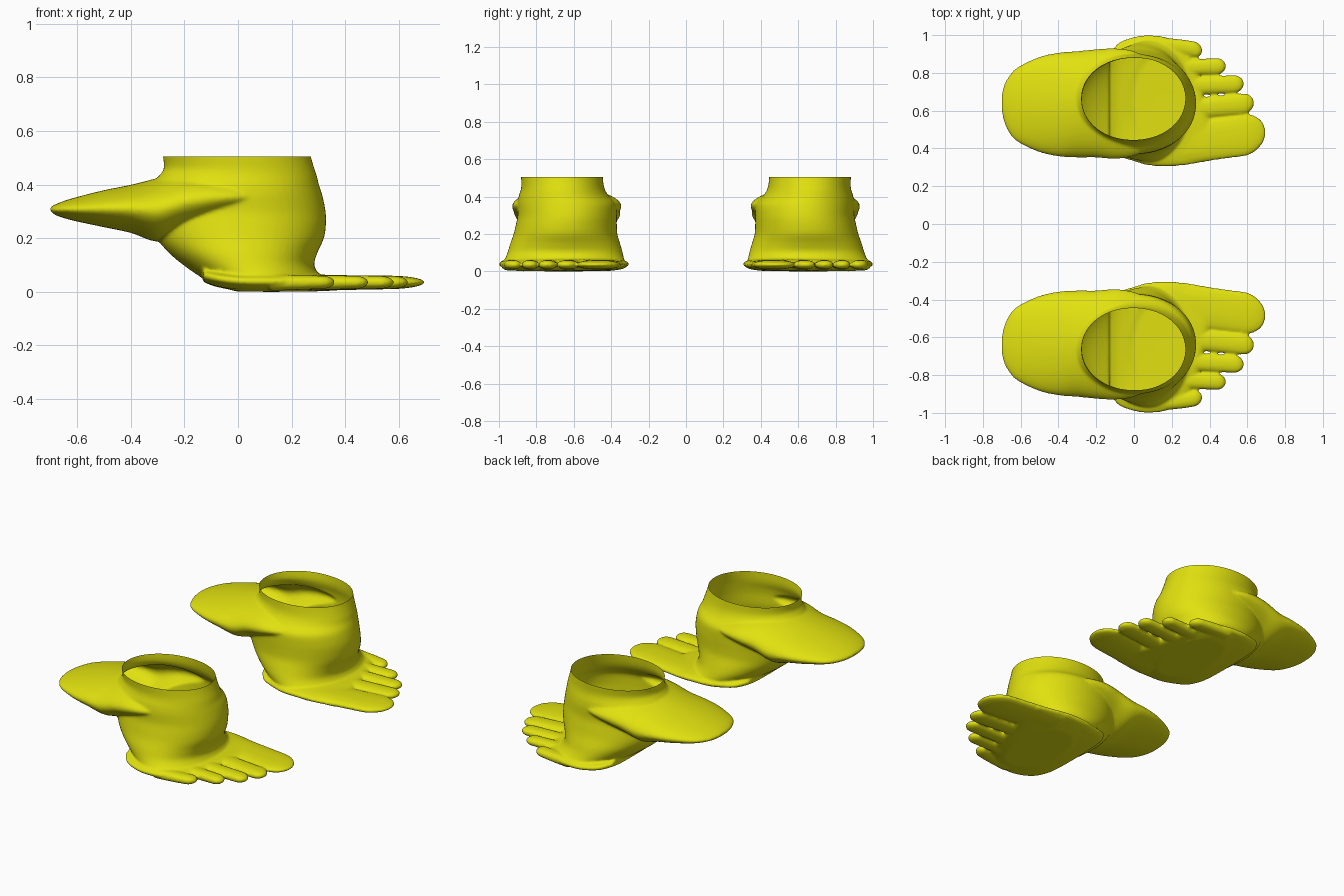
import bpy, bmesh, math

if "Cube" in bpy.data.objects:
    bpy.data.objects.remove(bpy.data.objects["Cube"])

TOP = 0.505   # height of the open ankle rim
N = 64        # points per cross-section

yellow = bpy.data.materials.new("yellow")
yellow.diffuse_color = (0.75, 0.75, 0.005, 1)
yellow.use_nodes = True
yellow.node_tree.nodes["Principled BSDF"].inputs["Base Color"].default_value = yellow.diffuse_color


def refine(rows, steps=6):
    """Catmull-Rom interpolation between section rows."""
    out = []
    for i in range(len(rows) - 1):
        a, b, c, d = (rows[min(max(i + k, 0), len(rows) - 1)] for k in (-1, 0, 1, 2))
        for s in range(steps):
            t = s / steps
            out.append([0.5 * (2 * q + (r - p) * t + (2 * p - 5 * q + 4 * r - w) * t * t
                               + (3 * q - p - 3 * r + w) * t ** 3)
                        for p, q, r, w in zip(a, b, c, d)])
    return out + [rows[-1]]


def loft(bm, rows, axis, power):
    """Closed skin over superellipse sections: (station, min, max, min, max)."""
    rings = []
    for s, a0, a1, b0, b1 in rows:
        ring = []
        for k in range(N):
            ang = 2 * math.pi * k / N
            c, d = math.cos(ang), math.sin(ang)
            a = (a0 + a1) / 2 + (a1 - a0) / 2 * math.copysign(abs(c) ** (2 / power), c)
            b = (b0 + b1) / 2 + (b1 - b0) / 2 * math.copysign(abs(d) ** (2 / power), d)
            ring.append(bm.verts.new((s, a, b) if axis == "x" else (a, b, s)))
        rings.append(ring)
    for r, q in zip(rings, rings[1:]):
        for k in range(N):
            bm.faces.new((r[k], r[(k + 1) % N], q[(k + 1) % N], q[k]))
    bm.faces.new(rings[0][::-1])
    bm.faces.new(rings[-1])


def toe(bm, x0, y0, x1, y1, half, bend=0.0):
    """Flattened finger shape with a round tip at x1."""
    rows, n = [], 24
    for i in range(n + 1):
        t = math.sin(math.pi / 2 * i / n)
        x = x0 + (x1 - x0) * t
        y = y0 + (y1 - y0) * t + bend * t * (1 - t)
        u = max(0.0, 1 - (x1 - x) / (half * 1.1))
        f = max(0.04, math.sqrt(max(0.0, 1 - u * u)))
        zc, h = 0.037 + 0.002 * t, (0.030 - 0.007 * t) * max(f, 0.15)
        rows.append((x, y - half * f, y + half * f, zc - h, zc + h))
    loft(bm, rows, "x", 2.3)


bm = bmesh.new()
# ankle and heel, stacked upward: z, x range, y range
loft(bm, refine([
    (0.004, 0.00, 0.28, 0.42, 0.89), (0.02, -0.06, 0.32, 0.345, 0.97),
    (0.05, -0.125, 0.315, 0.33, 0.975), (0.10, -0.20, 0.285, 0.338, 0.955),
    (0.15, -0.26, 0.297, 0.352, 0.94), (0.20, -0.30, 0.32, 0.367, 0.922),
    (0.25, -0.315, 0.328, 0.37, 0.91), (0.30, -0.32, 0.327, 0.37, 0.90),
    (0.36, -0.32, 0.315, 0.375, 0.90), (0.40, -0.32, 0.302, 0.41, 0.895),
    (0.43, -0.297, 0.295, 0.43, 0.885), (0.46, -0.277, 0.285, 0.44, 0.88),
    (TOP, -0.28, 0.272, 0.445, 0.882), (0.55, -0.29, 0.265, 0.447, 0.885)]), "z", 2.05)
# rear flap: x, y range, z range
loft(bm, refine([
    (-0.70, 0.59, 0.69, 0.302, 0.318), (-0.685, 0.53, 0.745, 0.29, 0.326),
    (-0.65, 0.465, 0.80, 0.277, 0.34), (-0.60, 0.425, 0.84, 0.264, 0.355),
    (-0.50, 0.38, 0.885, 0.243, 0.38), (-0.40, 0.358, 0.907, 0.222, 0.40),
    (-0.30, 0.352, 0.915, 0.19, 0.425), (-0.20, 0.352, 0.925, 0.22, 0.45),
    (-0.10, 0.345, 0.93, 0.25, 0.45), (0.0, 0.36, 0.915, 0.28, 0.43),
    (0.12, 0.41, 0.86, 0.31, 0.40)]), "x", 1.85)
# forefoot
loft(bm, refine([
    (-0.13, 0.42, 0.90, 0.04, 0.09), (-0.08, 0.36, 0.96, 0.022, 0.085),
    (0.0, 0.332, 0.99, 0.008, 0.08), (0.08, 0.31, 1.0, 0.004, 0.08),
    (0.18, 0.306, 0.985, 0.004, 0.08), (0.26, 0.31, 0.93, 0.005, 0.073),
    (0.31, 0.318, 0.87, 0.006, 0.068), (0.35, 0.325, 0.76, 0.008, 0.065),
    (0.38, 0.33, 0.62, 0.010, 0.062), (0.41, 0.335, 0.53, 0.012, 0.06)]), "x", 2.5)
# toes, inner to outer
toe(bm, 0.22, 0.425, 0.697, 0.485, 0.112)
toe(bm, 0.25, 0.605, 0.636, 0.641, 0.056)
toe(bm, 0.22, 0.727, 0.582, 0.743, 0.047)
toe(bm, 0.20, 0.826, 0.487, 0.836, 0.043)
toe(bm, 0.12, 0.945, 0.362, 0.917, 0.042, 0.02)
bmesh.ops.recalc_face_normals(bm, faces=bm.faces[:])

mesh = bpy.data.meshes.new("foot_parts")
bm.to_mesh(mesh)
bm.free()
raw = bpy.data.objects.new("foot_parts", mesh)
bpy.context.collection.objects.link(raw)

# fuse the parts into one soft skin
fuse = raw.modifiers.new("fuse", "REMESH")
fuse.mode = "VOXEL"
fuse.voxel_size = 0.007
soft = raw.modifiers.new("soften", "SMOOTH")
soft.factor, soft.iterations = 0.5, 8
thin = raw.modifiers.new("thin", "DECIMATE")
thin.ratio = 0.4
bpy.context.view_layer.update()
skin = bpy.data.meshes.new_from_object(raw.evaluated_get(bpy.context.evaluated_depsgraph_get()))
bpy.data.objects.remove(raw)

# cut the ankle open
bm = bmesh.new()
bm.from_mesh(skin)
bmesh.ops.bisect_plane(bm, geom=bm.verts[:] + bm.edges[:] + bm.faces[:],
                       plane_co=(0, 0, TOP), plane_no=(0, 0, 1), clear_outer=True)
low = min(v.co.z for v in bm.verts)
for v in bm.verts:
    v.co.z -= low * (1 - v.co.z / TOP)
for f in bm.faces:
    f.smooth = True
    f.material_index = 0
bm.to_mesh(skin)
bm.free()
skin.materials.clear()
skin.materials.append(yellow)

# left foot and mirrored right foot
feet = bpy.data.objects.new("pair_of_feet", skin)
bpy.context.collection.objects.link(feet)
mirror = feet.modifiers.new("other_foot", "MIRROR")
mirror.use_axis = (False, True, False)
mirror.use_mirror_merge = False
